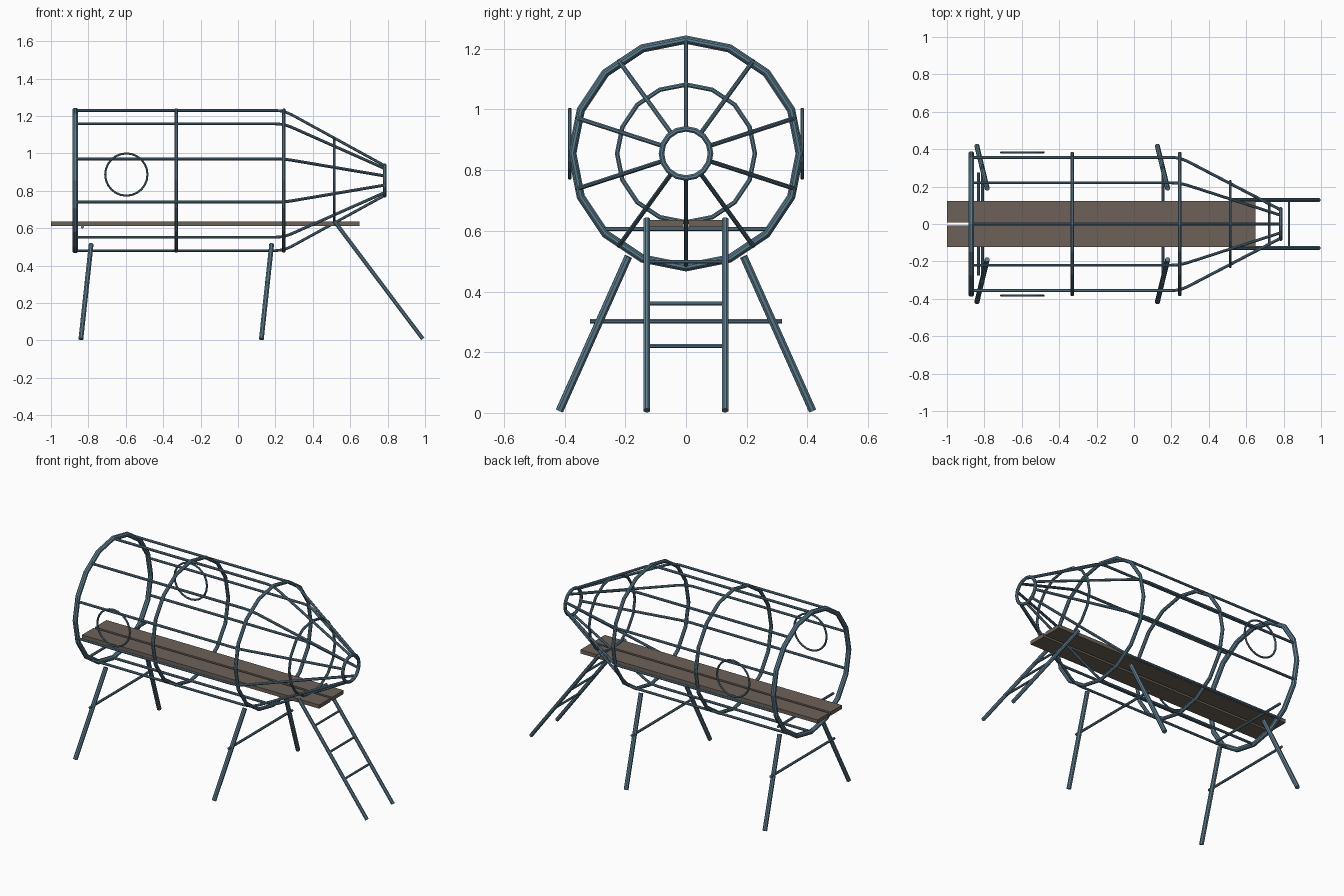
import bpy, bmesh, math
from mathutils import Vector

if "Cube" in bpy.data.objects:
    bpy.data.objects.remove(bpy.data.objects["Cube"])

CZ = 0.855          # height of the rocket's axis
R = 0.375           # body radius


def material(name, rgb):
    m = bpy.data.materials.new(name)
    m.diffuse_color = (*rgb, 1)
    m.use_nodes = True
    m.node_tree.nodes["Principled BSDF"].inputs["Base Color"].default_value = m.diffuse_color
    return m


STEEL = material("blue grey steel", (0.105, 0.205, 0.275))
WOOD = material("brown grey wood", (0.150, 0.122, 0.098))


def finish(bm, name, mat):
    bmesh.ops.recalc_face_normals(bm, faces=bm.faces)
    me = bpy.data.meshes.new(name)
    bm.to_mesh(me)
    bm.free()
    me.materials.append(mat)
    ob = bpy.data.objects.new(name, me)
    bpy.context.collection.objects.link(ob)
    return ob


def tube(name, pts, r, normal=None, closed=False, sides=8):
    """Sweep a round section along a planar path with mitred corners."""
    pts = [Vector(p) for p in pts]
    n = len(pts)
    if normal is None:
        normal = (pts[1] - pts[0]).orthogonal()
    normal = Vector(normal).normalized()
    bm = bmesh.new()
    loops = []
    for i, p in enumerate(pts):
        a = pts[i - 1] if (i > 0 or closed) else None
        b = pts[(i + 1) % n] if (i < n - 1 or closed) else None
        d1 = (p - a).normalized() if a is not None else (b - p).normalized()
        d2 = (b - p).normalized() if b is not None else d1
        side = (d1 + d2).normalized().cross(normal)
        loop = []
        for k in range(sides):
            t = 2 * math.pi * (k + 0.5) / sides
            loop.append(bm.verts.new(p + r * (math.cos(t) * normal + math.sin(t) * side)))
        loops.append(loop)
    for i in range(n if closed else n - 1):
        l1, l2 = loops[i], loops[(i + 1) % n]
        for k in range(sides):
            j = (k + 1) % sides
            bm.faces.new((l1[k], l1[j], l2[j], l2[k]))
    if not closed:
        bm.faces.new(loops[0])
        bm.faces.new(loops[-1])
    return finish(bm, name, STEEL)


def box(name, lo, hi, mat):
    bm = bmesh.new()
    bmesh.ops.create_cube(bm, size=1)
    for v in bm.verts:
        v.co = [l + (c + 0.5) * (h - l) for c, l, h in zip(v.co, lo, hi)]
    return finish(bm, name, mat)


def circle(n):
    return [(math.sin(2 * math.pi * i / n), math.cos(2 * math.pi * i / n)) for i in range(n)]


# Body hoops, from the open tail to the nose
for name, x, rad, r in (("tail_hoop", -0.87, R, 0.015), ("middle_hoop", -0.33, R, 0.011),
                        ("shoulder_hoop", 0.245, R, 0.011), ("cone_hoop", 0.515, 0.227, 0.008),
                        ("nose_hoop", 0.785, 0.081, 0.010)):
    tube(name, [(x, rad * s, CZ + rad * c) for s, c in circle(16)], r, (1, 0, 0), True)

# Ten lengthwise bars bending in to the nose
profile = [(-0.87, R), (0.20, R), (0.245, 0.370), (0.285, 0.353), (0.785, 0.079)]
for i, (s, c) in enumerate(circle(10)):
    tube(f"body_bar_{i}", [(x, rad * s, CZ + rad * c) for x, rad in profile],
         0.008, (0, c, -s))

# Round side windows
for side, sy in (("right", 1), ("left", -1)):
    tube(f"{side}_window_ring",
         [(-0.597 + 0.113 * s, sy * 0.383, 0.887 + 0.113 * c) for s, c in circle(24)],
         0.006, (0, 1, 0), True)

    # Floor planks
    box(f"{side}_floor_plank", (-1, min(sy * 0.008, sy * 0.122), 0.612),
        (0.65, max(sy * 0.008, sy * 0.122), 0.635), WOOD)

    # Splayed legs
    for part, x in (("tail", -0.84), ("shoulder", 0.125)):
        tube(f"{side}_{part}_leg", [(x, sy * 0.417, 0.007), (x + 0.055, sy * 0.19, 0.515)], 0.0135)

    # Ladder rails
    tube(f"{side}_ladder_rail", [(0.988, sy * 0.129, 0.008), (0.515, sy * 0.129, 0.638)],
         0.0115, (0, 1, 0))

# Cross bars on the legs and under the planks
for part, x in (("tail", -0.81), ("shoulder", 0.155)):
    tube(f"{part}_leg_cross_bar", [(x, -0.317, 0.302), (x, 0.317, 0.302)], 0.008)
tube("floor_support_bar", [(-0.832, -0.275, 0.606), (-0.832, 0.275, 0.606)], 0.008)

# Ladder rungs
for i, z in enumerate((0.22, 0.36, 0.498)):
    x = 0.988 - (z - 0.008) * 0.473 / 0.63
    tube(f"ladder_rung_{i}", [(x, -0.129, z), (x, 0.129, z)], 0.007)
